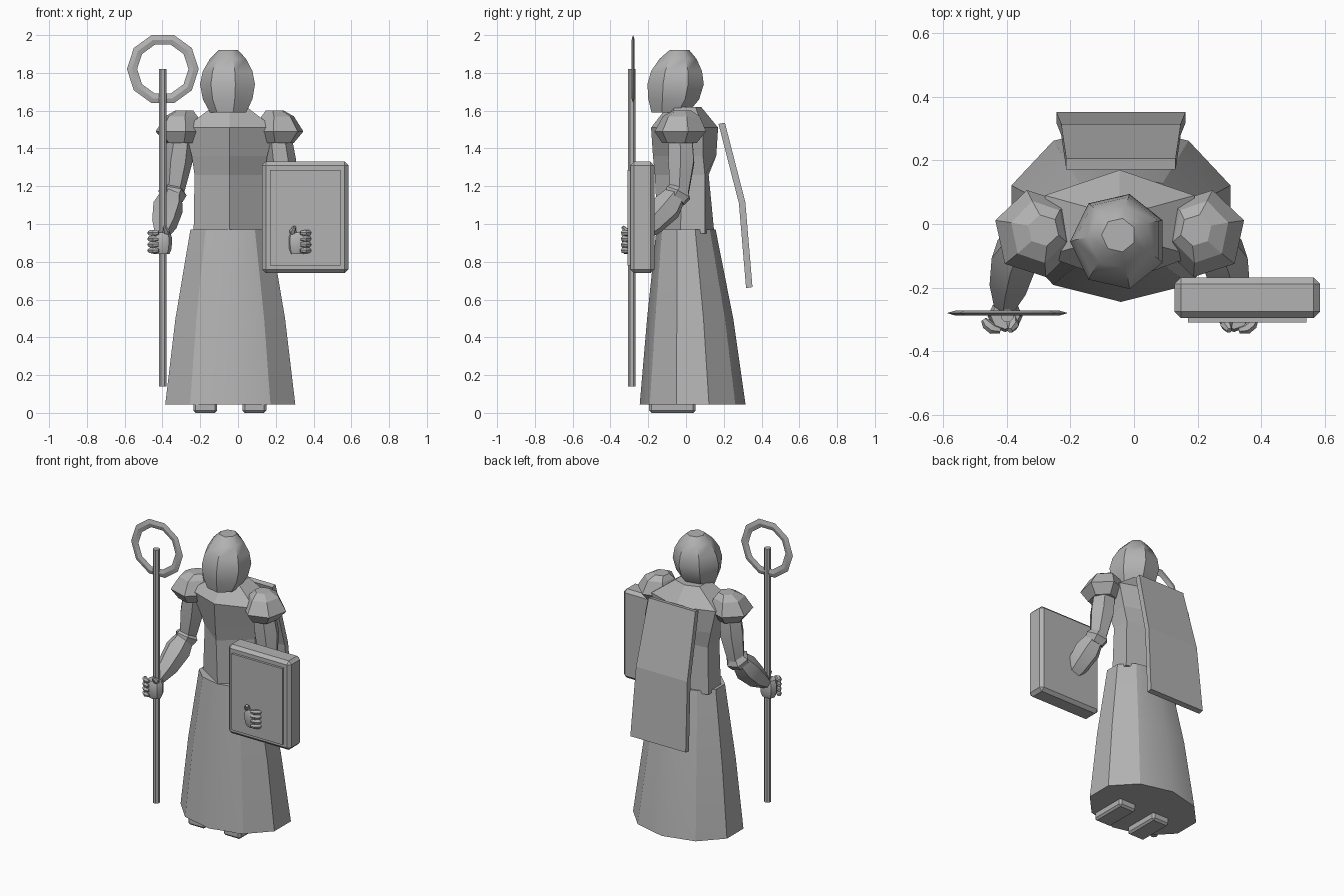
import bpy, bmesh, math
from mathutils import Vector

if "Cube" in bpy.data.objects:
    bpy.data.objects.remove(bpy.data.objects["Cube"])

CX = -0.045  # body centre line

grey = bpy.data.materials.new("plain grey")
grey.diffuse_color = (0.45, 0.45, 0.45, 1)
grey.use_nodes = True
grey.node_tree.nodes["Principled BSDF"].inputs["Base Color"].default_value = grey.diffuse_color


def finish(name, bm, smooth=None, bevel=0):
    bmesh.ops.recalc_face_normals(bm, faces=bm.faces[:])
    me = bpy.data.meshes.new(name)
    bm.to_mesh(me)
    bm.free()
    ob = bpy.data.objects.new(name, me)
    bpy.context.collection.objects.link(ob)
    me.materials.append(grey)
    if bevel:
        m = ob.modifiers.new("bevel", 'BEVEL')
        m.width, m.segments = bevel, 1
    if smooth:
        bpy.ops.object.select_all(action='DESELECT')
        ob.select_set(True)
        bpy.context.view_layer.objects.active = ob
        bpy.ops.object.shade_smooth_by_angle(angle=math.radians(smooth))
    return ob


def loft(name, rings, smooth=None):
    """Skin equal-length closed rings and cap both ends."""
    bm = bmesh.new()
    vs = [[bm.verts.new(p) for p in r] for r in rings]
    n = len(vs[0])
    for a, b in zip(vs, vs[1:]):
        for i in range(n):
            j = (i + 1) % n
            bm.faces.new((a[i], a[j], b[j], b[i]))
    bm.faces.new(vs[0])
    bm.faces.new(vs[-1])
    return finish(name, bm, smooth)


def ring(cx, cy, z, rx, ry, n, start=0.0):
    return [(cx + rx * math.cos(start + i * math.tau / n),
             cy + ry * math.sin(start + i * math.tau / n), z) for i in range(n)]


def limb(name, pts, n=6, smooth=30):
    """Tube through (x, y, z, radius) points."""
    p = [Vector(q[:3]) for q in pts]
    rings = []
    for i, q in enumerate(pts):
        t = (p[min(i + 1, len(p) - 1)] - p[max(i - 1, 0)]).normalized()
        u = t.cross(Vector((0, 1, 0.3))).normalized()
        v = t.cross(u)
        rings.append([p[i] + q[3] * (u * math.cos(k * math.tau / n) + v * math.sin(k * math.tau / n))
                      for k in range(n)])
    return loft(name, rings, smooth)


def box(name, lo, hi, bevel=0):
    bm = bmesh.new()
    bmesh.ops.create_cube(bm, size=1)
    for v in bm.verts:
        v.co = [(a + b) / 2 + c * (b - a) for a, b, c in zip(lo, hi, v.co)]
    return finish(name, bm, bevel=bevel)


# Robe skirt: ten-sided flare, point at the front
loft("robe_skirt", [ring(CX + 0.004, y, z, rx, ry, 10, math.pi / 2) for y, z, rx, ry in (
    (0.035, 0.045, 0.362, 0.28), (0.022, 0.5, 0.305, 0.228), (0.0, 0.97, 0.222, 0.157))], 30)

# Torso: six-sided with front and back ridge
torso = []
for z, front, back, w, y1, y2 in ((0.95, -0.150, 0.150, 0.19, -0.03, 0.10),
                                  (1.26, -0.165, 0.120, 0.185, -0.02, 0.10),
                                  (1.36, -0.175, 0.160, 0.20, -0.05, 0.09),
                                  (1.51, -0.185, 0.170, 0.235, -0.10, 0.09),
                                  (1.62, -0.100, 0.080, 0.09, -0.06, 0.05)):
    torso.append([(CX, front, z), (CX + w, y1, z), (CX + w, y2, z),
                  (CX, back, z), (CX - w, y2, z), (CX - w, y1, z)])
loft("torso", torso)

# Hooded head: seven-sided egg
loft("head", [ring(CX - 0.003, y, z, r, r, 7, math.pi) for y, z, r in (
    (-0.085, 1.59, 0.10), (-0.065, 1.66, 0.138), (-0.055, 1.74, 0.153),
    (-0.050, 1.81, 0.138), (-0.042, 1.875, 0.10), (-0.035, 1.92, 0.054))], 40)

for s, side in ((-1, "staff"), (1, "shield")):
    def at(dx, y, z, r):
        return (CX + s * dx, y, z, r)

    # Shoulder pad: faceted dome
    loft(side + "_shoulder_pad", [
        ring(CX + s * dx, y, z, rx, ry, 6, 0.3 * s + (math.pi if s < 0 else 0))
        for dx, y, z, rx, ry in ((0.24, -0.02, 1.60, 0.05, 0.05), (0.255, -0.025, 1.57, 0.09, 0.10),
                                 (0.262, -0.03, 1.49, 0.135, 0.14), (0.26, -0.035, 1.43, 0.085, 0.095))])
    # Upper arm, elbow guard and sleeve
    limb(side + "_upper_arm", [at(0.255, -0.03, 1.48, 0.07), at(0.275, -0.025, 1.33, 0.078),
                               at(0.298, -0.035, 1.16, 0.055)])
    limb(side + "_elbow", [at(0.297, -0.025, 1.20, 0.045), at(0.302, -0.04, 1.165, 0.076),
                           at(0.308, -0.06, 1.13, 0.062)])
    limb(side + "_forearm", [at(0.30, -0.035, 1.18, 0.05), at(0.325, -0.10, 1.09, 0.082),
                             at(0.345, -0.185, 1.0, 0.068), at(0.36, -0.255, 0.94, 0.038)])
    # Gripping hand with four knuckles and a thumb
    loft(side + "_hand", [ring(CX + s * 0.36, -0.29, z, r, r * 0.9, 8) for z, r in (
        (0.84, 0.042), (0.87, 0.054), (0.93, 0.055), (0.955, 0.045))], 40)
    for k in range(4):
        z = 0.86 + k * 0.031
        limb(side + "_finger", [at(0.375, -0.335, z, 0.010), at(0.40, -0.33, z, 0.017),
                                at(0.417, -0.315, z, 0.017), at(0.428, -0.30, z, 0.009)])
    limb(side + "_thumb", [at(0.34, -0.29, 0.93, 0.02), at(0.335, -0.32, 0.965, 0.018),
                           at(0.345, -0.335, 0.985, 0.009)])

    # Foot
    fx = CX + 0.002 + s * 0.13
    box(side + "_foot", (fx - 0.063, -0.195, 0.0), (fx + 0.063, 0.05, 0.06), 0.012)

# Staff shaft
loft("staff_shaft", [ring(-0.398, -0.287, z, 0.022, 0.022, 8, math.pi / 8) for z in (0.14, 1.82)])

# Staff ring: ten-sided, thin sharp edges
bm = bmesh.new()
section = ((0.190, 0), (0.163, 0.008), (0.136, 0), (0.163, -0.008))
loops = []
for i in range(10):
    a = i * math.tau / 10
    loops.append([bm.verts.new((-0.398 + r * math.cos(a), -0.28 + d, 1.82 + r * math.sin(a)))
                  for r, d in section])
for i in range(10):
    for j in range(4):
        a, b = loops[i], loops[(i + 1) % 10]
        bm.faces.new((a[j], a[(j + 1) % 4], b[(j + 1) % 4], b[j]))
finish("staff_ring", bm, 30)

# Shield slab and raised front panel
box("shield", (0.127, -0.295, 0.74), (0.585, -0.168, 1.33), 0.02)
box("shield_panel", (0.17, -0.31, 0.78), (0.542, -0.28, 1.285))

# Cape: bent board hanging off the back
loft("cape", [[(-0.041 - w, y, z), (-0.041 + w, y, z), (-0.041 + w, y + 0.034, z + 0.006),
               (-0.041 - w, y + 0.034, z + 0.006)]
              for w, y, z in ((0.172, 0.172, 1.53), (0.188, 0.280, 1.11), (0.203, 0.318, 0.66))])
